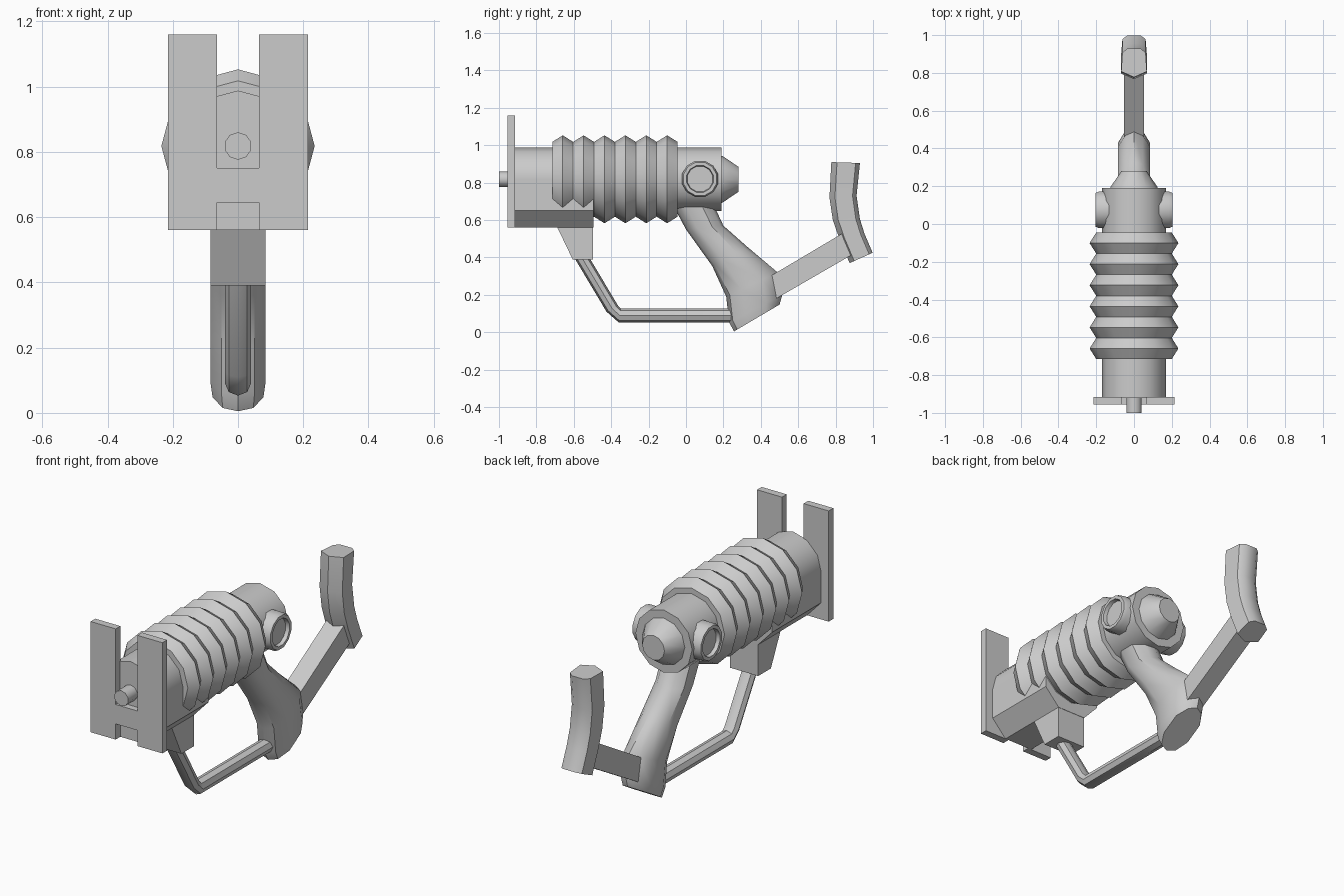
import bpy
import bmesh
from math import sin, cos, pi, radians

if "Cube" in bpy.data.objects:
    bpy.data.objects.remove(bpy.data.objects["Cube"])

GREY = (0.6, 0.6, 0.6, 1)
grey = bpy.data.materials.new("grey metal")
grey.use_nodes = True
grey.diffuse_color = GREY
grey.node_tree.nodes["Principled BSDF"].inputs["Base Color"].default_value = GREY

AXIS = 0.818  # height of the barrel axis


def circle(n, turn=0.0):
    """Half outline of a regular polygon, as (width, depth) from 0 to 1."""
    angles = [2 * pi * (i + turn) / n for i in range(n // 2 + 1)]
    return [(sin(a), (1 - cos(a)) / 2) for a in angles if a < pi + 0.01]


SQUARE = [(1, 0), (1, 1)]


def loft(name, half, rings):
    """Skin mirrored sections; each ring is (start yz, end yz, half width)."""
    section = half + [(-x, t) for x, t in reversed(half) if abs(x) > 1e-4]
    bm = bmesh.new()
    loops = []
    for (y0, z0), (y1, z1), w in rings:
        loops.append([bm.verts.new((x * w, y0 + (y1 - y0) * t, z0 + (z1 - z0) * t))
                      for x, t in section])
    for a, b in zip(loops, loops[1:]):
        for i in range(len(a)):
            j = (i + 1) % len(a)
            bm.faces.new((a[i], a[j], b[j], b[i]))
    bm.faces.new(loops[0])
    bm.faces.new(loops[-1])
    bmesh.ops.recalc_face_normals(bm, faces=bm.faces)
    mesh = bpy.data.meshes.new(name)
    bm.to_mesh(mesh)
    bm.free()
    mesh.materials.append(grey)
    ob = bpy.data.objects.new(name, mesh)
    bpy.context.collection.objects.link(ob)
    bpy.ops.object.select_all(action="DESELECT")
    ob.select_set(True)
    bpy.context.view_layer.objects.active = ob
    bpy.ops.object.shade_smooth_by_angle(angle=radians(40))
    return ob


def lathe(name, profile, z=AXIS, half=None):
    """Turn a (y, radius) profile around an axis along y."""
    return loft(name, half or circle(12),
                [((y, z + r), (y, z - r), r) for y, r in profile])


# Barrel, bellows of six ridges, rear cone and muzzle
lathe("barrel", [(-0.92, 0.17), (0.19, 0.17)])
pitch = 0.67 / 12
lathe("bellows", [(-0.715 + i * pitch, 0.235 if i % 2 else 0.2) for i in range(13)])
lathe("rear_cone", [(0.18, 0.128), (0.195, 0.125), (0.28, 0.067)])
lathe("muzzle", [(-1.0, 0.042), (-0.9, 0.042)], half=circle(10))

# Recessed side knobs
for side, label in ((1, "left"), (-1, "right")):
    knob = lathe(label + "_knob",
                 [(0.1, 0.1), (0.185, 0.1), (0.205, 0.092), (0.205, 0.074), (0.185, 0.07)],
                 z=0, half=circle(12, 0.5))
    knob.rotation_euler.z = -side * pi / 2
    knob.location = (0, 0.075, 0.82)

# Front plate with a slot above and a notch below
plate = [(0.065, 0.75), (0.065, 1.16), (0.215, 1.16),
         (0.215, 0.56), (0.065, 0.56), (0.065, 0.645)]
loft("front_plate", [(x, (1.16 - z) / 0.6) for x, z in plate],
     [((y, 1.16), (y, 0.56), 1) for y in (-0.955, -0.915)])

# Chamfered housing under the barrel, and the guard mount
loft("lower_housing", [(1, 0), (1, 0.65), (0.5, 1)],
     [((y, AXIS), (y, 0.56), 0.17) for y in (-0.915, -0.495)])
loft("guard_mount", SQUARE,
     [((-0.69, 0.565), (-0.497, 0.565), 0.085), ((-0.606, 0.39), (-0.497, 0.39), 0.085)])

# Bent guard tube
loft("guard_tube", circle(8), [
    ((-0.61, 0.42), (-0.55, 0.455), 0.04),
    ((-0.425, 0.11), (-0.365, 0.145), 0.04),
    ((-0.36, 0.053), (-0.35, 0.128), 0.04),
    ((0.28, 0.053), (0.28, 0.128), 0.04)])

# Grip flaring towards its foot
grip = [(0, 0), (0.6, 0.07), (1, 0.3), (1, 0.7), (0.55, 0.92), (0, 1)]
loft("grip", grip, [
    ((-0.08, 0.70), (0.13, 0.72), 0.085),
    ((0.0, 0.55), (0.2, 0.57), 0.085),
    ((0.14, 0.355), (0.33, 0.455), 0.085),
    ((0.215, 0.19), (0.49, 0.32), 0.085),
    ((0.23, 0.053), (0.515, 0.2), 0.085),
    ((0.257, 0.005), (0.5, 0.148), 0.078)])

# Stock strut and curved shoulder pad
loft("stock_strut", SQUARE,
     [((0.40, 0.27), (0.43, 0.15), 0.052), ((0.85, 0.537), (0.89, 0.416), 0.052)])
pad = [(0, 0), (1, 0.2), (0.9, 0.85), (0.5, 1)]
loft("shoulder_pad", pad, [
    ((0.777, 0.91), (0.93, 0.905), 0.068),
    ((0.767, 0.72), (0.912, 0.73), 0.068),
    ((0.785, 0.6), (0.93, 0.605), 0.068),
    ((0.82, 0.5), (0.955, 0.525), 0.068),
    ((0.875, 0.37), (0.998, 0.425), 0.068)])
